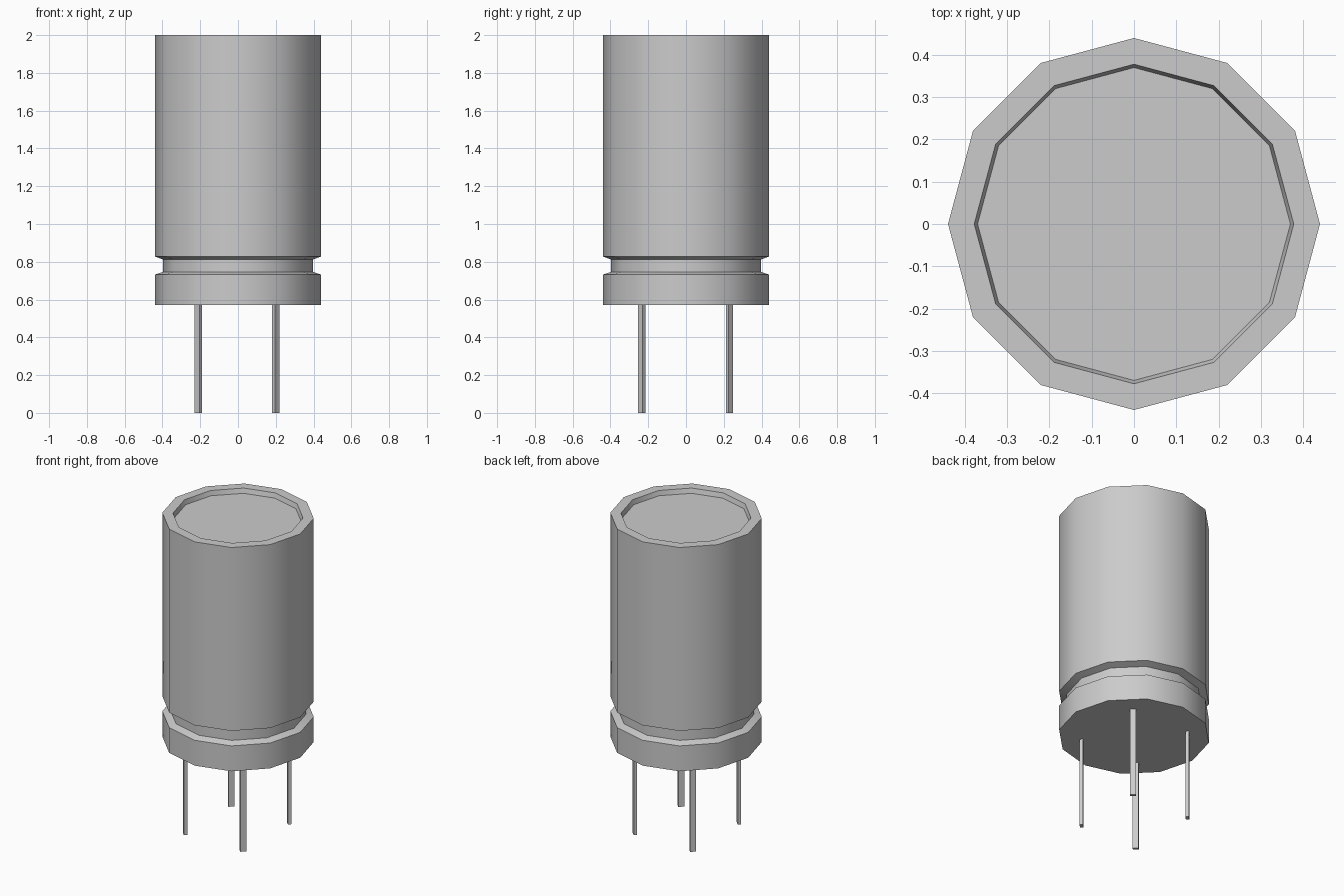
import bpy, bmesh, math
from mathutils import Matrix

cube = bpy.data.objects.get("Cube")
if cube:
    bpy.data.objects.remove(cube, do_unlink=True)

SIDES = 12
BASE_Z = 0.57

grey = bpy.data.materials.new("light_grey_metal")
grey.use_nodes = True
colour = (0.6, 0.6, 0.6, 1)
grey.diffuse_color = colour
grey.node_tree.nodes["Principled BSDF"].inputs["Base Color"].default_value = colour


def make_object(name, bm):
    bmesh.ops.recalc_face_normals(bm, faces=bm.faces)
    mesh = bpy.data.meshes.new(name)
    bm.to_mesh(mesh)
    bm.free()
    mesh.materials.append(grey)
    obj = bpy.data.objects.new(name, mesh)
    bpy.context.collection.objects.link(obj)
    return obj


def lathe(name, profile):
    """Turn a (radius, height) profile into a capped, faceted solid."""
    bm = bmesh.new()
    rings = []
    for r, z in profile:
        angles = [math.tau * i / SIDES for i in range(SIDES)]
        rings.append([bm.verts.new((r * math.cos(a), r * math.sin(a), z)) for a in angles])
    for low, high in zip(rings, rings[1:]):
        for i in range(SIDES):
            j = (i + 1) % SIDES
            bm.faces.new((low[i], low[j], high[j], high[i]))
    bm.faces.new(rings[0])
    bm.faces.new(rings[-1])
    return make_object(name, bm)


# Can: base band, crimped groove, tall sleeve, rim and recessed lid
can = lathe("can", [
    (0.44, BASE_Z), (0.44, 0.732), (0.396, 0.747), (0.396, 0.812),
    (0.44, 0.828), (0.44, 2.0), (0.378, 2.0), (0.37, 1.97),
])
bpy.context.view_layer.objects.active = can
can.select_set(True)
bpy.ops.object.shade_smooth_by_angle(angle=math.radians(40))

# Four flat pins, each with its broad side facing outwards
for side, x in (("right", -0.21), ("left", 0.2)):
    for end, y in (("front", -0.235), ("back", 0.23)):
        bm = bmesh.new()
        bmesh.ops.create_cube(bm, size=1)
        turn = math.radians(45 if x * y > 0 else -45)
        bm.transform(Matrix.Translation((x, y, BASE_Z / 2))
                     @ Matrix.Rotation(turn, 4, "Z")
                     @ Matrix.Diagonal((0.02, 0.035, BASE_Z, 1)))
        make_object(f"{end}_{side}_pin", bm)
